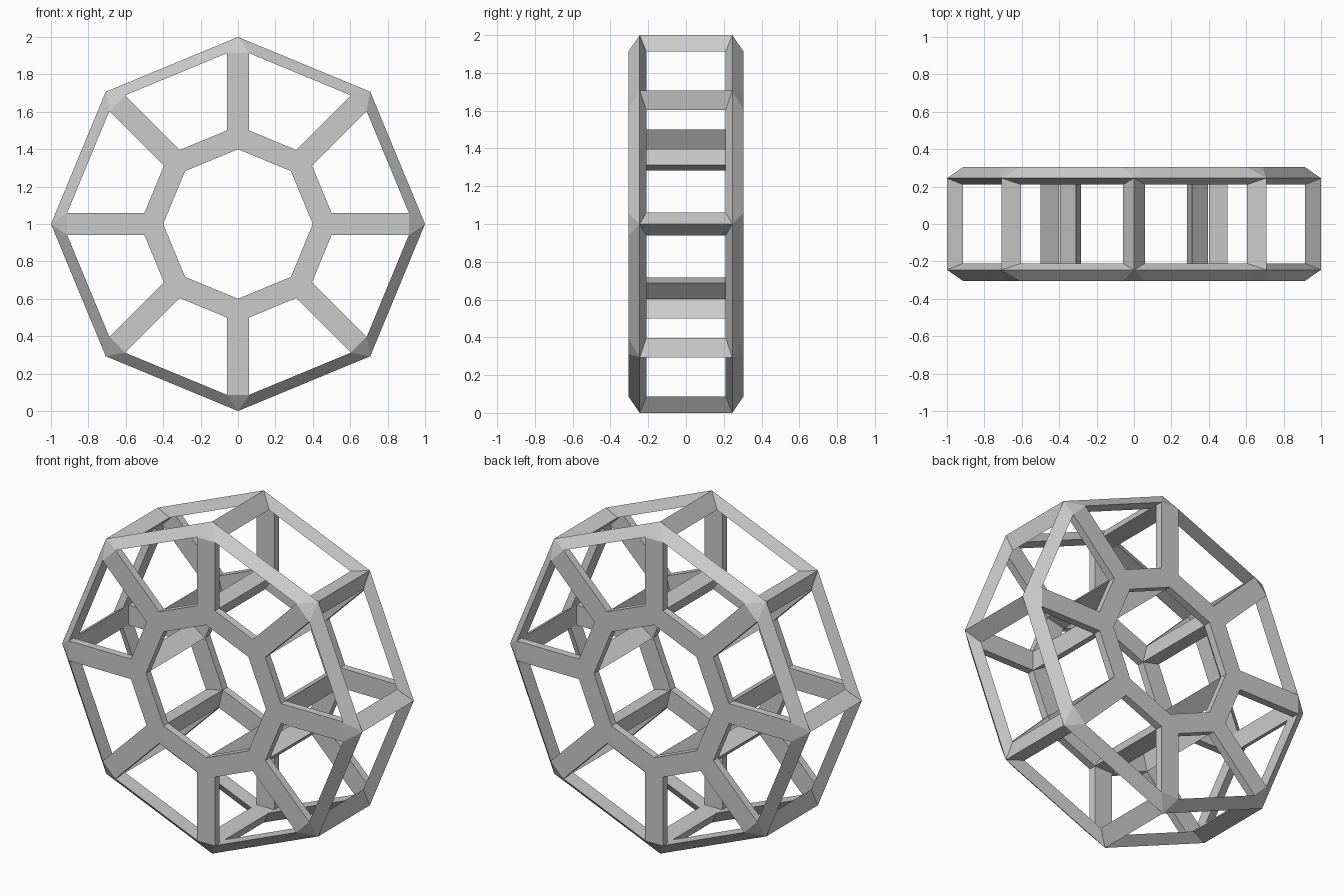
import bpy, bmesh, math

if "Cube" in bpy.data.objects:
    bpy.data.objects.remove(bpy.data.objects["Cube"])

N = 8          # corners of the octagon
W = 0.06       # half width of every strut
bm = bmesh.new()


def pt(k, r, t, y):
    """Point at corner k: radius r, sideways offset t, depth y."""
    a = k * 2 * math.pi / N
    return (r * math.cos(a) - t * math.sin(a), y,
            1 + r * math.sin(a) + t * math.cos(a))


def face(*pts):
    bm.faces.new([bm.verts.new(p) for p in pts])


def corner(k, s):
    """Named points of one corner on the front (s=-1) or back (s=1)."""
    c = {"A": pt(k, 1.0, 0, s * 0.245),      # outer rim ridge
         "B": pt(k, 0.4, 0, s * 0.305),      # hub edge, outside
         "C": pt(k, 0.4, 0, s * 0.26)}       # hub edge, inside
    for n, t in (("+", W), ("-", -W)):
        c["F" + n] = pt(k, 0.913, t, s * 0.305)   # spoke outer end
        c["H" + n] = pt(k, 0.913, t, s * 0.26)
        c["O" + n] = pt(k, 0.913, t, s * 0.21)    # cross bar end
        c["G" + n] = pt(k, 0.5, t, s * 0.305)     # spoke inner end
        c["K" + n] = pt(k, 0.5, t, s * 0.26)
    return c


for k in range(N):
    for s in (-1, 1):
        p, q = corner(k, s), corner(k + 1, s)
        # outer rim: chamfer, side strip, inner walls, corner tip
        face(p["A"], p["F+"], q["F-"], q["A"])
        face(p["A"], p["O+"], q["O-"], q["A"])
        face(p["F+"], p["H+"], q["H-"], q["F-"])
        face(p["H+"], p["O+"], q["O-"], q["H-"])
        face(p["A"], p["F+"], p["F-"])
        face(p["H+"], p["O+"], p["O-"], p["H-"])
        # spoke: two flats and two sides
        face(p["F+"], p["F-"], p["G-"], p["G+"])
        face(p["H+"], p["H-"], p["K-"], p["K+"])
        for n in "+-":
            face(p["F" + n], p["H" + n], p["K" + n], p["G" + n])
        # hub ring: two flats, two walls, corner tip
        face(p["B"], p["G+"], q["G-"], q["B"])
        face(p["C"], p["K+"], q["K-"], q["C"])
        face(p["B"], p["C"], q["C"], q["B"])
        face(p["G+"], p["K+"], q["K-"], q["G-"])
        face(p["B"], p["G+"], p["G-"])
    # triangular cross bars joining front and back
    f, b = corner(k, -1), corner(k, 1)
    for tri in (("A", "O+", "O-"), ("C", "K+", "K-")):
        for i in range(3):
            u, v = tri[i], tri[(i + 1) % 3]
            face(f[u], f[v], b[v], b[u])

bmesh.ops.remove_doubles(bm, verts=bm.verts, dist=1e-4)
bmesh.ops.recalc_face_normals(bm, faces=bm.faces)
mesh = bpy.data.meshes.new("octagonal_frame")
bm.to_mesh(mesh)
bm.free()
obj = bpy.data.objects.new("octagonal_frame", mesh)
bpy.context.collection.objects.link(obj)
